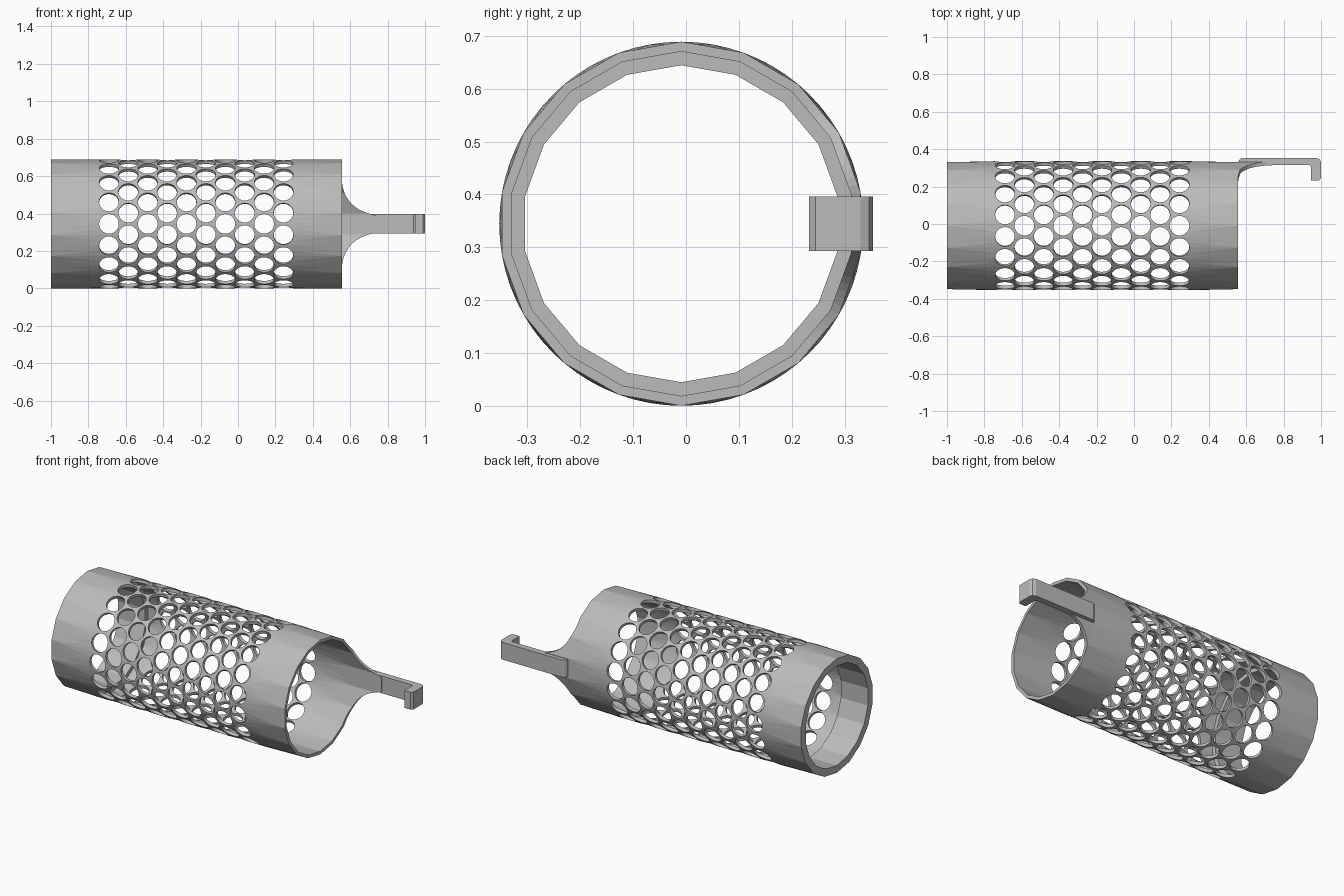
import bpy, bmesh
from math import sin, cos, asin, radians, sqrt
from mathutils import Matrix, Vector

if "Cube" in bpy.data.objects:
    bpy.data.objects.remove(bpy.data.objects["Cube"])

CY, CZ = -0.009, 0.3445               # tube axis, running along x
R_OUT, R_IN, R_LIP = 0.3445, 0.326, 0.30
X0, X1 = -1.0, 0.556                  # tube ends

grey = bpy.data.materials.new("light_grey")
grey.use_nodes = True
COLOUR = (0.5, 0.5, 0.5, 1)
grey.diffuse_color = COLOUR
grey.node_tree.nodes["Principled BSDF"].inputs["Base Color"].default_value = COLOUR


def finish(bm, name):
    bmesh.ops.recalc_face_normals(bm, faces=bm.faces)
    mesh = bpy.data.meshes.new(name)
    bm.to_mesh(mesh)
    bm.free()
    mesh.materials.append(grey)
    obj = bpy.data.objects.new(name, mesh)
    bpy.context.collection.objects.link(obj)
    return obj


def point(x, r, deg, faceted):
    """Point on the tube; faceted rings follow an 18-sided polygon."""
    if faceted:
        r *= cos(radians(10)) / cos(radians((deg + 10) % 20 - 10))
    a = radians(deg)
    return Vector((x, CY + r * cos(a), CZ + r * sin(a)))


def bridge(bm, a, b):
    n = len(a)
    for i in range(n):
        j = (i + 1) % n
        bm.faces.new((a[i], a[j], b[j], b[i]))


# Tube: closed wall section with a thicker lip, faceted ends and round middle
section = [(X1, R_IN, True), (0.31, R_IN, False), (-0.75, R_IN, False),
           (-0.82, R_IN, True), (-0.82, R_LIP, True), (X0, R_LIP, True),
           (X0, R_OUT, True), (-0.75, R_OUT, False), (0.31, R_OUT, False),
           (X1, R_OUT, True)]
bm = bmesh.new()
rings = [[bm.verts.new(point(x, r, d, f)) for d in range(0, 360, 5)]
         for x, r, f in section]
for i, ring in enumerate(rings):
    bridge(bm, ring, rings[(i + 1) % len(rings)])
bmesh.ops.triangulate(bm, faces=bm.faces)
tube = finish(bm, "perforated_tube")

# Hole cutters: staggered rings of radial pegs
bm = bmesh.new()
for col in range(10):
    for k in range(18):
        a = radians(20 * k + 10 * (col % 2))
        out = Vector((0, cos(a), sin(a)))
        pos = Vector((-0.69 + 0.1037 * col, CY, CZ)) + out * 0.337
        turn = out.to_track_quat('Z', 'Y').to_matrix().to_4x4()
        bmesh.ops.create_cone(bm, cap_ends=True, segments=24, radius1=0.0525,
                              radius2=0.0525, depth=0.06,
                              matrix=Matrix.Translation(pos) @ turn)
cutter = finish(bm, "hole_cutter")

mod = tube.modifiers.new("holes", 'BOOLEAN')
mod.operation = 'DIFFERENCE'
mod.solver = 'EXACT'
mod.object = cutter
bpy.context.view_layer.objects.active = tube
tube.select_set(True)
bpy.ops.object.modifier_apply(modifier=mod.name)
bpy.data.objects.remove(cutter)

# Flange: tube wall narrowing in a concave sweep towards the arm
FILLET, HALF = 0.183, 0.235


def flange_end(p):
    dz = max(abs(p.z - CZ), HALF - FILLET)
    return X1 + FILLET - sqrt(max(0, FILLET ** 2 - max(0, HALF - dz) ** 2))


bm = bmesh.new()
loops = []
for i in range(-17, 18):
    d = 2.5 * i
    inner, outer = point(X1, R_IN, d, True), point(X1, R_OUT, d, True)
    tips = [Vector((flange_end(p), p.y, p.z)) for p in (outer, inner)]
    loops.append([bm.verts.new(p) for p in (inner, outer, *tips)])
for a, b in zip(loops, loops[1:]):
    bridge(bm, a, b)
bm.faces.new(loops[0])
bm.faces.new(loops[-1])
finish(bm, "flange")

# Arm with hooked tip, extruded from its outline
outline = [(0.556, 0.32), (0.558, 0.335), (0.566, 0.347), (0.58, 0.3535),
           (0.975, 0.3535), (0.993, 0.346), (1.0, 0.33), (1.0, 0.245),
           (0.988, 0.233), (0.947, 0.233), (0.947, 0.305), (0.937, 0.316),
           (0.62, 0.316)]
bm = bmesh.new()
low, high = [[bm.verts.new((x, y, CZ + s * 0.052)) for x, y in outline]
             for s in (-1, 1)]
bridge(bm, low, high)
bm.faces.new(low)
bm.faces.new(high)
finish(bm, "hook_arm")
